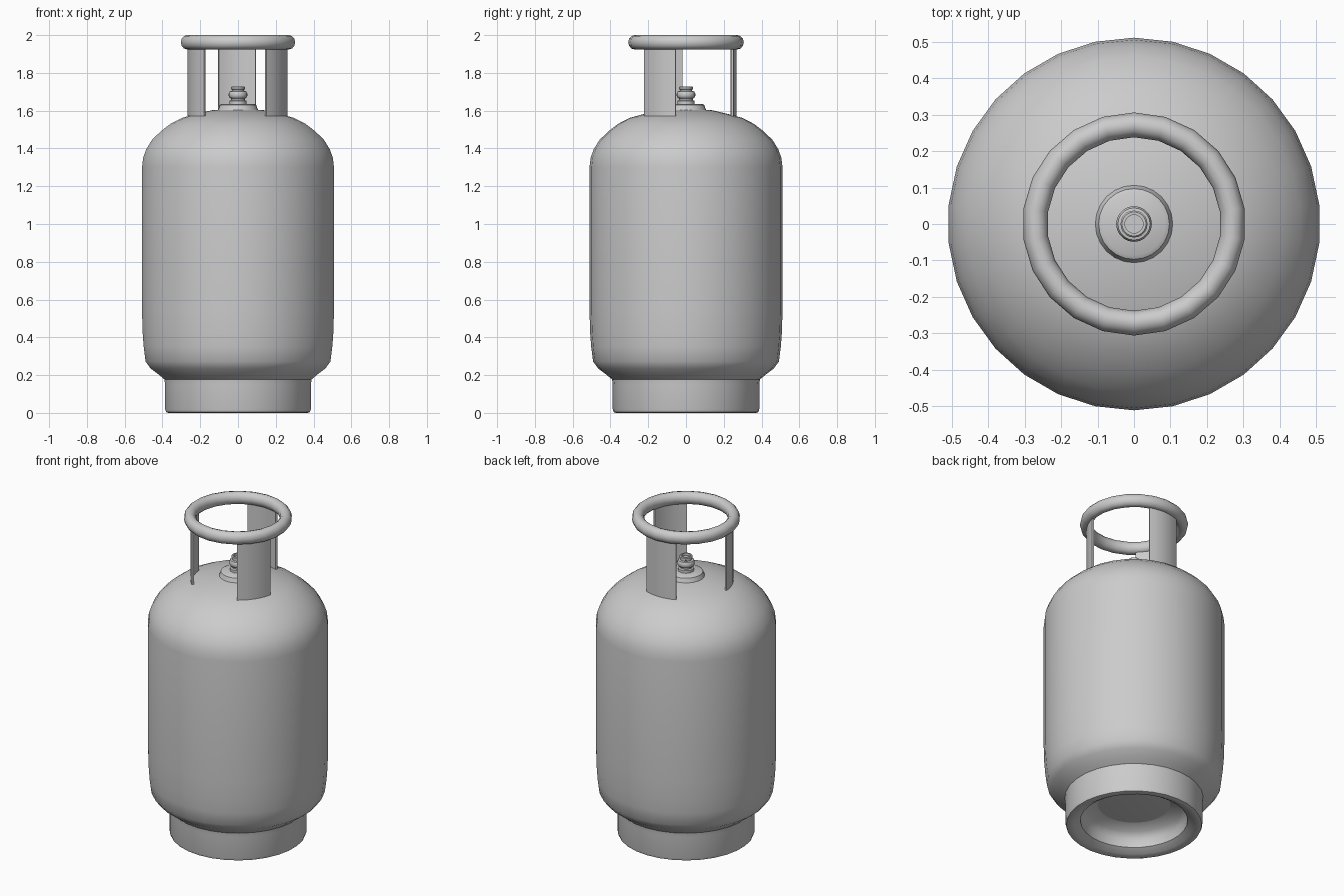
import bpy, bmesh, math

if "Cube" in bpy.data.objects:
    bpy.data.objects.remove(bpy.data.objects["Cube"])


def finish(name, bm, angle=40):
    bmesh.ops.remove_doubles(bm, verts=bm.verts, dist=1e-5)
    bmesh.ops.recalc_face_normals(bm, faces=bm.faces)
    mesh = bpy.data.meshes.new(name)
    bm.to_mesh(mesh)
    bm.free()
    obj = bpy.data.objects.new(name, mesh)
    bpy.context.collection.objects.link(obj)
    bpy.ops.object.select_all(action='DESELECT')
    obj.select_set(True)
    bpy.context.view_layer.objects.active = obj
    bpy.ops.object.shade_smooth_by_angle(angle=math.radians(angle))
    return obj


def lathe(name, profile, sides, closed=False, angle=40):
    """Revolve (radius, z) points about z, with a vertex on the +y axis."""
    bm = bmesh.new()
    a0 = math.pi / 2
    pts = [bm.verts.new((r * math.cos(a0), r * math.sin(a0), z)) for r, z in profile]
    pairs = list(zip(pts, pts[1:])) + ([(pts[-1], pts[0])] if closed else [])
    edges = [bm.edges.new(p) for p in pairs]
    bmesh.ops.spin(bm, geom=pts + edges, cent=(0, 0, 0), axis=(0, 0, 1),
                   angle=2 * math.pi, steps=sides, use_merge=False)
    return finish(name, bm, angle)


def curved_plate(name, centre, half, r_in, r_out, z0, z1, steps=6):
    """Upright plate following an arc; angles in degrees."""
    bm = bmesh.new()
    section = [bm.verts.new((r * math.cos(math.radians(centre - half)),
                             r * math.sin(math.radians(centre - half)), z))
               for r, z in ((r_in, z0), (r_out, z0), (r_out, z1), (r_in, z1))]
    face = bm.faces.new(section)
    bmesh.ops.spin(bm, geom=[face], cent=(0, 0, 0), axis=(0, 0, 1),
                   angle=math.radians(2 * half), steps=steps, use_duplicate=False)
    bmesh.ops.holes_fill(bm, edges=bm.edges, sides=4)
    return finish(name, bm)


# Tank shell: rounded bottom, straight wall, domed shoulder
lathe("tank_body", [
    (0, 0.13), (0.2, 0.135), (0.34, 0.15), (0.385, 0.172), (0.425, 0.205),
    (0.465, 0.235), (0.492, 0.272), (0.502, 0.35), (0.508, 0.43), (0.511, 0.55),
    (0.511, 1.3), (0.505, 1.35), (0.489, 1.395), (0.458, 1.445), (0.412, 1.49),
    (0.36, 1.53), (0.297, 1.562), (0.22, 1.583), (0.14, 1.602), (0, 1.612)], 30)

# Foot ring: slightly rounded hem with a rolled inner lip
lathe("foot_ring", [
    (0.392, 0.18), (0.388, 0.15), (0.388, 0.02), (0.383, 0.004), (0.37, 0.0),
    (0.34, 0.007), (0.303, 0.03), (0.298, 0.08), (0.27, 0.115), (0.2, 0.137)], 30)

# Valve collar on top of the dome
lathe("valve_collar", [
    (0.108, 1.6), (0.102, 1.615), (0.097, 1.63), (0.086, 1.636), (0, 1.636)], 24)

# Valve: stem, bulging nut and hollow outlet
lathe("valve", [
    (0.045, 1.63), (0.045, 1.652), (0.036, 1.656), (0.036, 1.664), (0.044, 1.668),
    (0.049, 1.678), (0.049, 1.692), (0.044, 1.702), (0.032, 1.704), (0.032, 1.711),
    (0.037, 1.714), (0.037, 1.725), (0.033, 1.729), (0.025, 1.729), (0.025, 1.715),
    (0, 1.715)], 20)

# Handle supports
for name, centre in (("support_back", 91), ("support_right", 326), ("support_left", 206)):
    curved_plate(name, centre, 22, 0.256, 0.268, 1.572, 1.95)

# Handle ring with an oval section
oval = [(0.272 + 0.034 * math.cos(math.tau * i / 12),
         1.962 + 0.038 * math.sin(math.tau * i / 12)) for i in range(12)]
lathe("handle_ring", oval, 22, closed=True, angle=60)
